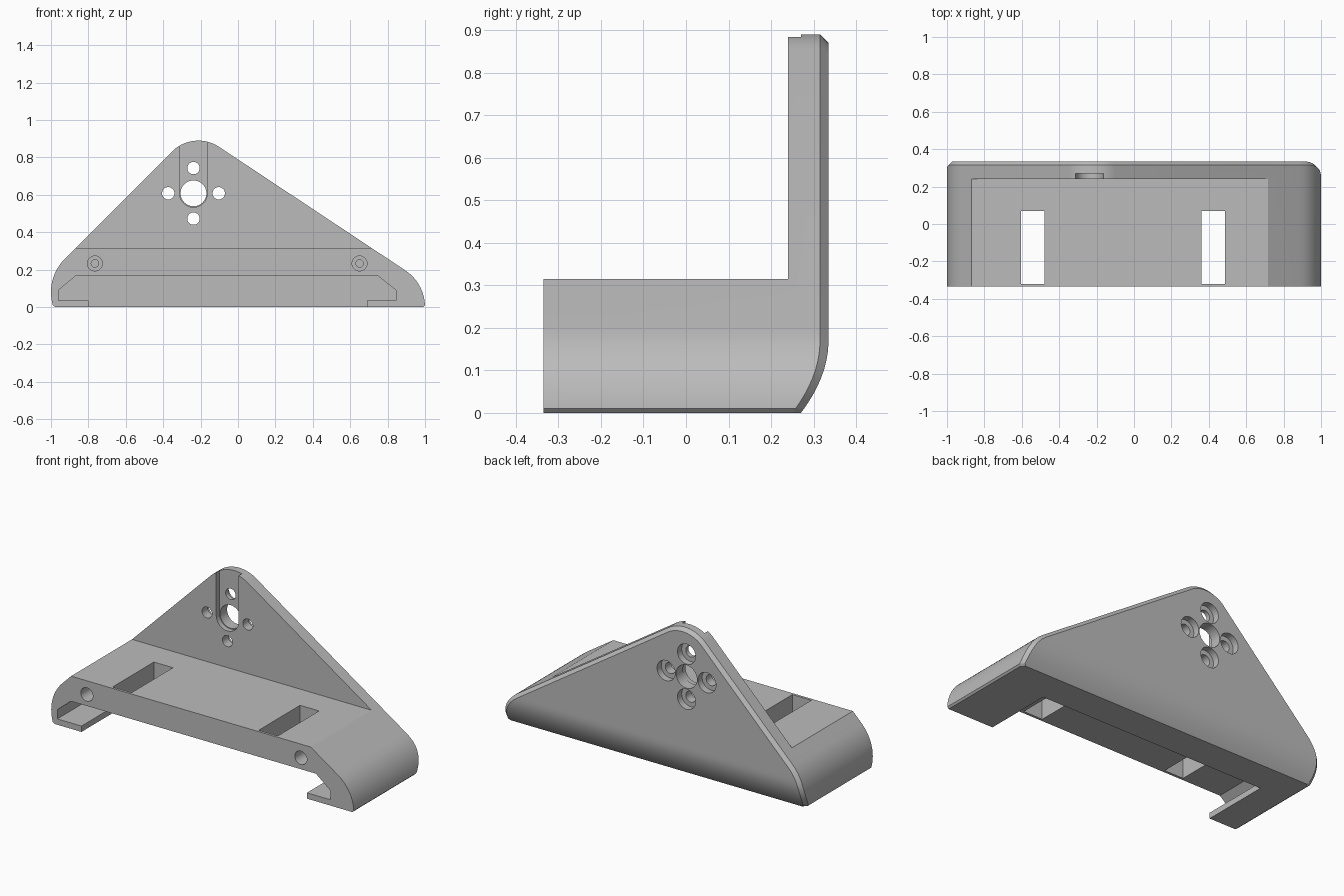
import bpy, bmesh, math

if "Cube" in bpy.data.objects:
    bpy.data.objects.remove(bpy.data.objects["Cube"], do_unlink=True)

grey = bpy.data.materials.new("plain grey")
grey.use_nodes = True
grey.diffuse_color = (0.5, 0.5, 0.5, 1)
grey.node_tree.nodes["Principled BSDF"].inputs["Base Color"].default_value = (0.5, 0.5, 0.5, 1)

FRONT, BACK, CHAMFER = -0.335, 0.335, 0.02
PEAK_X, PEAK_Z, PEAK_R = -0.212, 0.69, 0.2


def make_object(name, bm):
    bmesh.ops.recalc_face_normals(bm, faces=bm.faces)
    mesh = bpy.data.meshes.new(name)
    bm.to_mesh(mesh)
    bm.free()
    mesh.materials.append(grey)
    obj = bpy.data.objects.new(name, mesh)
    bpy.context.collection.objects.link(obj)
    return obj


def side_x(z, inset, side):
    """Outline edge at height z: rounded foot, straight slope, rounded peak."""
    angle = math.radians(135) if side < 0 else math.atan2(1, 0.663)
    nx, nz = math.cos(angle), math.sin(angle)
    foot_x, foot_z, foot_r = (-0.75, 0.08, 0.25) if side < 0 else (0.765, 0, 0.235)
    foot_r, peak_r = foot_r - inset, PEAK_R - inset
    if z < foot_z + foot_r * nz:
        x = foot_x + side * math.sqrt(foot_r ** 2 - (z - foot_z) ** 2)
        return x - side * 0.01 if z == 0 else x
    if z > PEAK_Z + peak_r * nz:
        return PEAK_X + side * math.sqrt(max(0, peak_r ** 2 - (z - PEAK_Z) ** 2))
    return foot_x + (foot_r - (z - foot_z) * nz) / nx + 0


def back_y(z):
    """Back surface, curling forward near the bottom."""
    return BACK - 0.065 * max(0, 1 - z / 0.17) ** 2


def prism(name, points, y0, y1):
    bm = bmesh.new()
    face = bm.faces.new([bm.verts.new((x, y0, z)) for x, z in points])
    moved = bmesh.ops.extrude_face_region(bm, geom=[face])["geom"]
    verts = [v for v in moved if isinstance(v, bmesh.types.BMVert)]
    bmesh.ops.translate(bm, verts=verts, vec=(0, y1 - y0, 0))
    return make_object(name, bm)


def box(name, x0, x1, y0, y1, z0, z1):
    return prism(name, [(x0, z0), (x1, z0), (x1, z1), (x0, z1)], y0, y1)


def arc(x, z, r, start=0, sweep=360, n=40):
    return [(x + r * math.cos(math.radians(start + sweep * i / n)),
             z + r * math.sin(math.radians(start + sweep * i / n))) for i in range(n)]


# Main body: stacked six-point sections, with a chamfered back edge
levels = [0, 0.01] + [0.02 * i for i in range(1, 13)] + [0.257, 0.315, 0.6]
levels += [PEAK_Z + PEAK_R * math.sin(math.radians(a)) for a in (45, 51, 56.4, 62, 68, 74, 80, 87)]
bm = bmesh.new()
rings = []
for z in levels:
    zi = z if z < PEAK_Z else PEAK_Z + (z - PEAK_Z) * (1 - CHAMFER / PEAK_R)
    left, right = side_x(z, 0, -1), side_x(z, 0, 1)
    mid = back_y(z) - CHAMFER
    section = [(left, FRONT, z), (right, FRONT, z), (right, mid, z),
               (side_x(zi, CHAMFER, 1), back_y(z), zi),
               (side_x(zi, CHAMFER, -1), back_y(z), zi), (left, mid, z)]
    rings.append([bm.verts.new(p) for p in section])
for low, high in zip(rings, rings[1:]):
    for i in range(6):
        j = (i + 1) % 6
        bm.faces.new((low[i], low[j], high[j], high[i]))
bm.faces.new(rings[0])
top = rings[-1]
bm.faces.new((top[0], top[1], top[2], top[5]))
bm.faces.new((top[5], top[2], top[3], top[4]))
body = make_object("bracket_body", bm)

# Cutters: ledge, underside channel and strap slots
cutters = [box("ledge_cutter", -1.2, 1.2, -0.6, 0.24, 0.315, 1.2)]
channel = [(-0.8, -0.1), (-0.8, 0.035), (-0.96, 0.035), (-0.96, 0.09), (-0.87, 0.165),
           (0.75, 0.165), (0.845, 0.09), (0.845, 0.035), (0.69, 0.035), (0.69, -0.1)]
cutters.append(prism("channel_cutter", channel, -0.6, 0.08))
for x in (-0.542, 0.424):
    cutters.append(box("slot_cutter", x - 0.063, x + 0.063, -0.32, 0.07, 0.1, 0.5))

# Cutters: stepped screw holes in the front
for x in (-0.765, 0.65):
    cutters.append(prism("screw_head_cutter", arc(x, 0.233, 0.04), -0.5, -0.24))
    cutters.append(prism("screw_shaft_cutter", arc(x, 0.233, 0.02), -0.5, -0.05))

# Cutters: cable groove, centre hole and four counterbored holes
HX, HZ = -0.238, 0.608
groove = arc(HX, HZ, 0.074, 180, 180) + [(HX + 0.074, HZ), (HX + 0.074, 1), (HX - 0.074, 1)]
cutters.append(prism("groove_cutter", groove, 0.1, 0.27))
cutters.append(prism("centre_hole_cutter", arc(HX, HZ, 0.069), 0.1, 0.5))
for dx, dz in ((1, 0), (-1, 0), (0, 1), (0, -1)):
    x, z = HX + 0.135 * dx, HZ + 0.135 * dz
    cutters.append(prism("bolt_hole_cutter", arc(x, z, 0.033), 0.1, 0.5))
    cutters.append(prism("counterbore_cutter", arc(x, z, 0.06), 0.295, 0.5))

bpy.ops.object.select_all(action="DESELECT")
bpy.context.view_layer.objects.active = body
body.select_set(True)
for cutter in cutters:
    cutter.hide_render = True
    mod = body.modifiers.new("cut", "BOOLEAN")
    mod.operation, mod.solver, mod.object = "DIFFERENCE", "EXACT", cutter
    bpy.ops.object.modifier_apply(modifier=mod.name)
    bpy.data.objects.remove(cutter, do_unlink=True)

# Merge coplanar faces and shade
bm = bmesh.new()
bm.from_mesh(body.data)
bmesh.ops.remove_doubles(bm, verts=bm.verts, dist=0.0001)
bmesh.ops.dissolve_limit(bm, angle_limit=math.radians(0.3), verts=bm.verts, edges=bm.edges)
bm.to_mesh(body.data)
bm.free()
bpy.ops.object.shade_smooth_by_angle(angle=math.radians(25))
